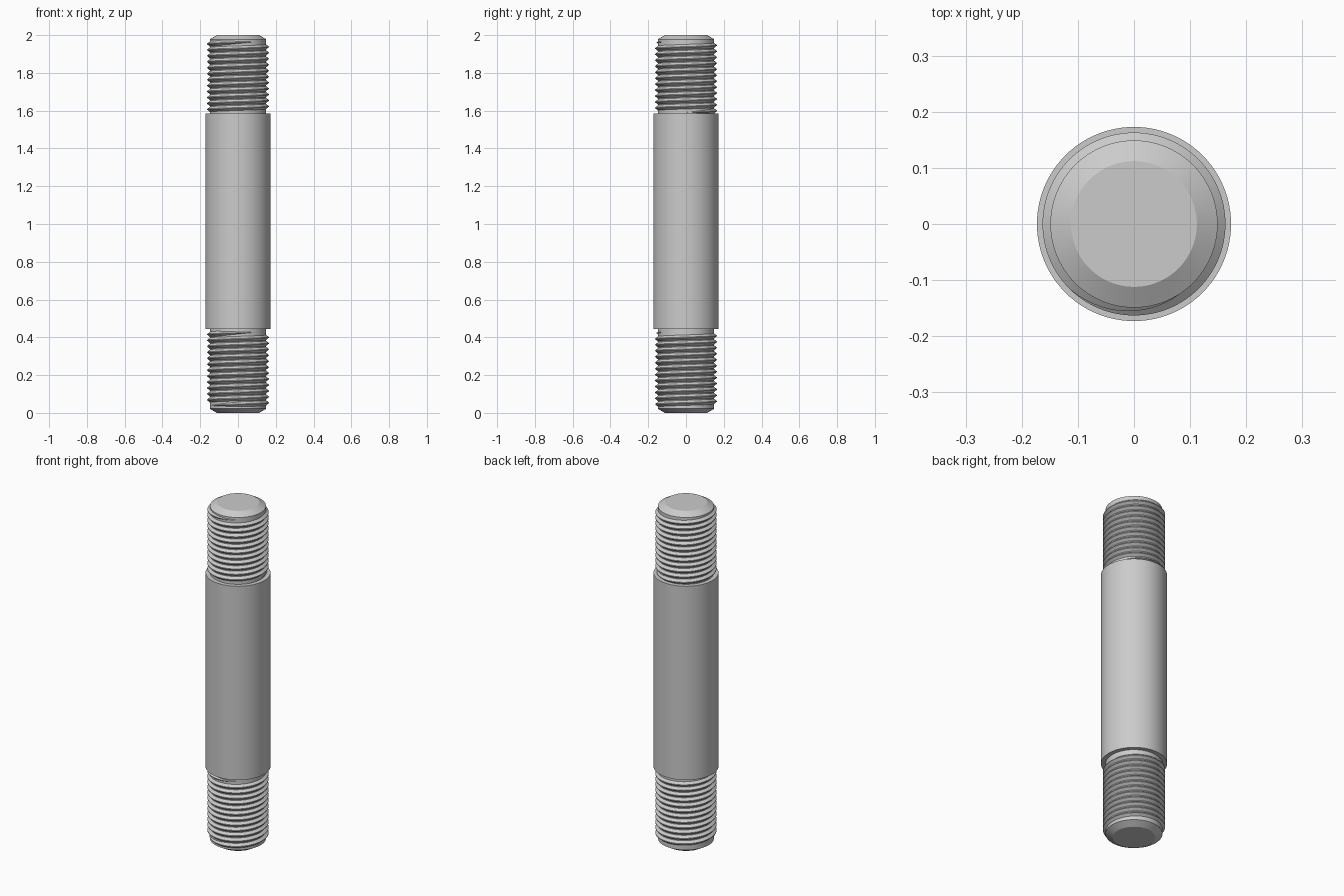
import bpy, bmesh, math

if "Cube" in bpy.data.objects:
    bpy.data.objects.remove(bpy.data.objects["Cube"], do_unlink=True)

SIDES = 96
SHANK_R, CORE_R, CREST_R, TIP_R = 0.173, 0.149, 0.163, 0.112
LOW, HIGH, TOP = 0.445, 1.585, 2.0
CHAMFER = 0.022
PITCH = 0.0315

steel = bpy.data.materials.new("steel grey")
steel.use_nodes = True
GREY = (0.6, 0.6, 0.6, 1)
steel.diffuse_color = GREY
steel.node_tree.nodes["Principled BSDF"].inputs["Base Color"].default_value = GREY


def finish(name, bm, angle):
    """Turn a bmesh into a shaded object."""
    bmesh.ops.recalc_face_normals(bm, faces=bm.faces)
    mesh = bpy.data.meshes.new(name)
    bm.to_mesh(mesh)
    bm.free()
    mesh.materials.append(steel)
    ob = bpy.data.objects.new(name, mesh)
    bpy.context.collection.objects.link(ob)
    bpy.ops.object.select_all(action='DESELECT')
    ob.select_set(True)
    bpy.context.view_layer.objects.active = ob
    bpy.ops.object.shade_smooth_by_angle(angle=math.radians(angle))


def ring_point(r, a, z):
    return (r * math.cos(a), r * math.sin(a), z)


def lathe(name, profile):
    """Closed solid of revolution from (radius, height) pairs."""
    bm = bmesh.new()
    rings = [[bm.verts.new(ring_point(r, math.tau * i / SIDES, z))
              for i in range(SIDES)] for r, z in profile]
    for lower, upper in zip(rings, rings[1:]):
        for i in range(SIDES):
            j = (i + 1) % SIDES
            bm.faces.new((lower[i], lower[j], upper[j], upper[i]))
    bm.faces.new(rings[0])
    bm.faces.new(rings[-1])
    finish(name, bm, 20)


def thread(name, start, end, end_angle):
    """Right-handed V ridge on a helix, fading out at both ends."""
    bm = bmesh.new()
    steps = round((end - start) / PITCH * SIDES)
    fade = SIDES // 4
    half, flat = PITCH * 0.48, PITCH * 0.06
    root = CORE_R - 0.002
    rows = []
    for i in range(steps + 1):
        a = end_angle + math.tau * (i - steps) / SIDES
        z = start + PITCH * i / SIDES
        k = max(0.05, min(1, i / fade, (steps - i) / fade))
        crest = root + (CREST_R - root) * k
        section = ((root, -half * k), (crest, -flat * k),
                   (crest, flat * k), (root, half * k))
        rows.append([bm.verts.new(ring_point(r, a, z + dz)) for r, dz in section])
    for p, q in zip(rows, rows[1:]):
        for j in range(4):
            n = (j + 1) % 4
            bm.faces.new((p[j], q[j], q[n], p[n]))
    bm.faces.new(rows[0])
    bm.faces.new(rows[-1])
    finish(name, bm, 25)


# Plain middle shank
lathe("shank", [(SHANK_R, LOW), (SHANK_R, HIGH)])

# Chamfered cores of the two threaded ends
lathe("lower_core", [(TIP_R, 0), (CORE_R, CHAMFER), (CORE_R, LOW + 0.01)])
lathe("upper_core", [(CORE_R, HIGH - 0.01), (CORE_R, TOP - CHAMFER), (TIP_R, TOP)])

# Helical ridges
thread("lower_thread", 0.038, 0.427, math.radians(-45))
thread("upper_thread", HIGH + 0.005, 1.965, math.radians(-45))
